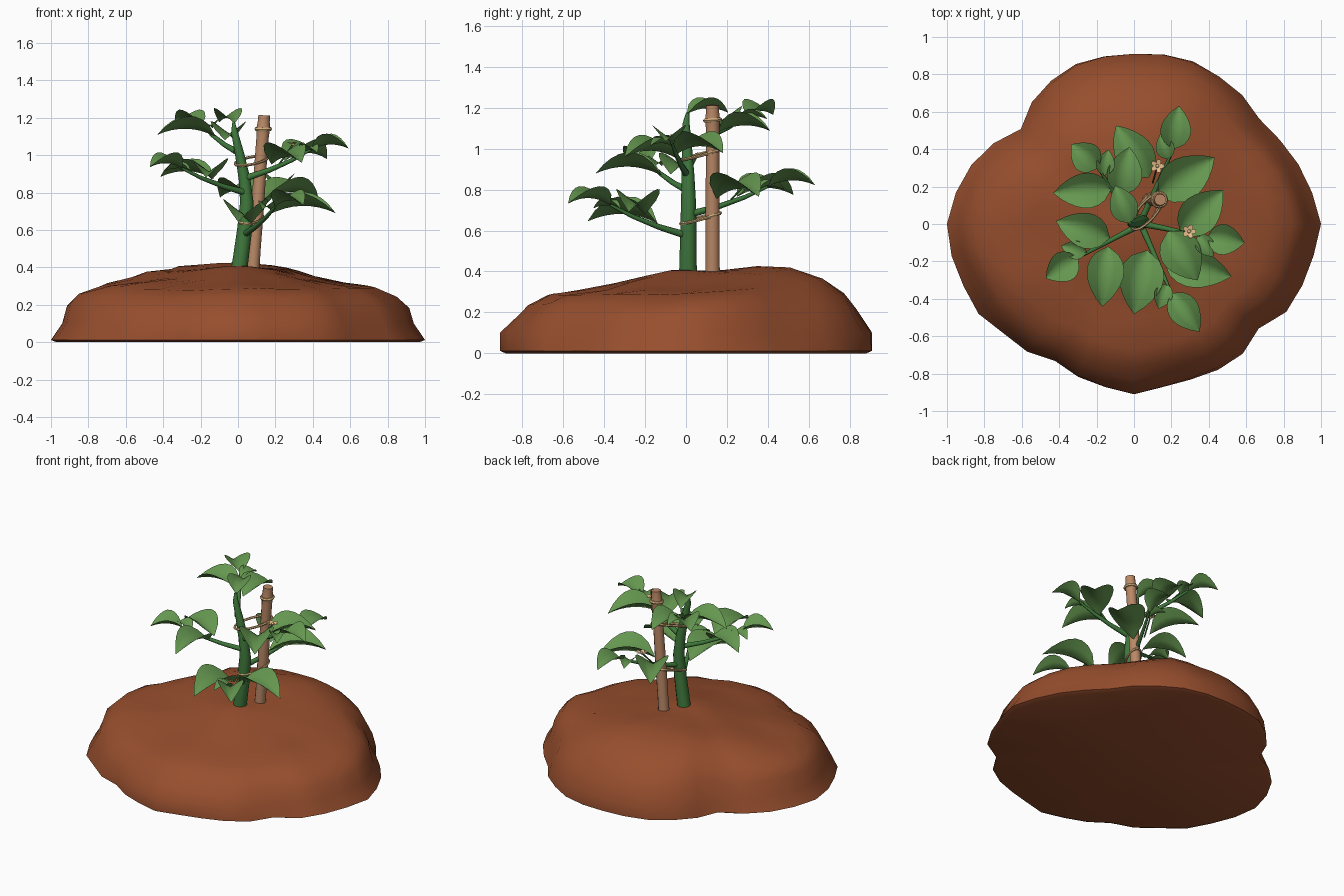
import bpy, bmesh, math
from mathutils import Vector, noise

cube = bpy.data.objects.get("Cube")
if cube:
    bpy.data.objects.remove(cube, do_unlink=True)


def material(name, rgb):
    m = bpy.data.materials.new(name)
    m.use_nodes = True
    m.diffuse_color = (*rgb, 1)
    m.node_tree.nodes["Principled BSDF"].inputs["Base Color"].default_value = (*rgb, 1)
    return m


SOIL = material("red soil", (0.31, 0.077, 0.027))
STEM = material("stem green", (0.05, 0.19, 0.045))
LEAF = material("leaf green", (0.13, 0.31, 0.08))
WOOD = material("stake wood", (0.49, 0.25, 0.135))
TWINE = material("twine", (0.64, 0.41, 0.19))
PETAL = material("petal", (0.82, 0.53, 0.26))


def finish(name, bm, mat, angle=50):
    mesh = bpy.data.meshes.new(name)
    bm.to_mesh(mesh)
    bm.free()
    mesh.materials.append(mat)
    ob = bpy.data.objects.new(name, mesh)
    bpy.context.collection.objects.link(ob)
    bpy.ops.object.select_all(action="DESELECT")
    ob.select_set(True)
    bpy.context.view_layer.objects.active = ob
    bpy.ops.object.shade_smooth_by_angle(angle=math.radians(angle))


def bridge(bm, a, b):
    n = len(a)
    for i in range(n):
        bm.faces.new((a[i], a[(i + 1) % n], b[(i + 1) % n], b[i]))


def tube(name, path, radii, mat, sides=10, closed=False):
    bm = bmesh.new()
    pts = [Vector(p) for p in path]
    n = len(pts)
    rings = []
    for i, p in enumerate(pts):
        if closed:
            d = pts[(i + 1) % n] - pts[i - 1]
        else:
            d = pts[min(i + 1, n - 1)] - pts[max(i - 1, 0)]
        d.normalize()
        ref = Vector((0, 0, 1)) if abs(d.z) < 0.7 else Vector((0, 1, 0))
        u = d.cross(ref).normalized()
        v = d.cross(u)
        r = radii if isinstance(radii, float) else radii[i]
        angles = [math.tau * k / sides for k in range(sides)]
        rings.append([bm.verts.new(p + r * (u * math.cos(a) + v * math.sin(a))) for a in angles])
    for a, b in zip(rings, rings[1:]):
        bridge(bm, a, b)
    if closed:
        bridge(bm, rings[-1], rings[0])
    else:
        bm.faces.new(rings[0])
        bm.faces.new(rings[-1])
    bmesh.ops.recalc_face_normals(bm, faces=bm.faces)
    finish(name, bm, mat)


def leaf(name, base, heading, length, width, rows=8):
    """Pointed, arched blade folded upward along its midrib."""
    bm = bmesh.new()
    d = Vector((math.cos(heading), math.sin(heading), 0))
    side = Vector((-d.y, d.x, 0))
    grid = []
    for i in range(rows + 1):
        t = i / rows
        half = width / 2 * math.sin(math.pi * t ** 0.8) ** 0.8 if 0 < i < rows else 0.002
        row = []
        for s in (-1, -0.5, 0, 0.5, 1):
            z = length * (0.5 * t - 0.47 * t * t) + half * 0.72 * abs(s) ** 1.1
            row.append(bm.verts.new(Vector(base) + d * length * t + side * half * s + Vector((0, 0, z))))
        grid.append(row)
    for a, b in zip(grid, grid[1:]):
        for k in range(4):
            bm.faces.new((a[k], b[k], b[k + 1], a[k + 1]))
    finish(name, bm, LEAF, 80)


def leaf_to(name, base, tip, width):
    dx, dy = tip[0] - base[0], tip[1] - base[1]
    leaf(name, base, math.atan2(dy, dx), math.hypot(dx, dy), width)


# Soil mound: lumpy outline swept over a profile that is taller at the back
outline = [1.0, .967, .935, .90, .875, .90, .91, .925, .92, .91, .91, .91,
           .885, .85, .79, .865, .925, .967, 1.0, .99, .97, .96, .91, .89,
           .845, .87, .885, .91, .885, .885, .90, .905, .87, .94, .958, .975]
profile = [(.97, .0, .0), (1, .012, .012), (1, .1, .10), (.915, .18, .22), (.85, .24, .295),
           (.74, .28, .37), (.56, .305, .42), (.38, .34, .42), (.2, .38, .41), (.08, .405, .405)]
bm = bmesh.new()
rings = []
for j, (f, low, high) in enumerate(profile):
    ring = []
    for i, r in enumerate(outline):
        a = math.tau * i / len(outline)
        k = ((1 + math.sin(a)) / 2) ** (2.5 + math.cos(a))
        blend = min(1, f * 1.2)
        rr = (r * blend + 0.92 * (1 - blend)) * f
        if j == 2:
            rr *= 1 - .06 * math.cos(a) ** 2
        p = Vector((rr * math.cos(a), rr * math.sin(a), low + (high - low) * k))
        if j > 2:
            bump = noise.noise(p * 4.5) * min(1, f * 2)
            p.z += 0.02 * bump
            p.xy *= 1 + 0.015 * bump
        ring.append(bm.verts.new(p))
    rings.append(ring)
for a, b in zip(rings, rings[1:]):
    bridge(bm, a, b)
for ring, z in ((rings[0], 0), (rings[-1], 0.41)):
    mid = bm.verts.new((0, 0, z))
    for i in range(len(ring)):
        bm.faces.new((ring[i - 1], ring[i], mid))
bmesh.ops.recalc_face_normals(bm, faces=bm.faces)
finish("soil_mound", bm, SOIL, 55)

# Main stem
stem = [(0, .01, .34), (.015, .01, .45), (.035, .012, .6), (.047, .012, .75), (.035, .01, .87),
        (.01, .005, 1.0), (-.018, 0, 1.12), (-.024, .008, 1.175)]
tube("main_stem", stem, [.045, .042, .04, .036, .031, .025, .018, .008], STEM, 12)


def stem_at(z):
    for a, b in zip(stem, stem[1:]):
        if a[2] <= z <= b[2]:
            return Vector(a).lerp(Vector(b), (z - a[2]) / (b[2] - a[2]))


def stake_at(z):
    return Vector((.08 + .074 * (z - .4), .13, z))


# Support stake with a raised joint
levels = [.34, .5, .7, .9, 1.10, 1.125, 1.14, 1.155, 1.18, 1.213]
tube("support_stake", [stake_at(z) for z in levels],
     [.036, .034, .035, .033, .033, .035, .037, .035, .032, .031], WOOD, 12)


def hoop(name, centre, along, across, tilt, thick):
    """Closed twine loop, tilted across its long axis."""
    path = []
    for k in range(20):
        a = math.tau * k / 20
        path.append(centre + along * math.cos(a) + across * math.sin(a)
                    + Vector((0, 0, tilt * math.sin(a))))
    tube(name, path, thick, TWINE, 6, True)


# Twine ties holding the stem to the stake
for n, z in enumerate((.645, .955)):
    a, b = stem_at(z), stake_at(z + .03)
    axis = (b - a).normalized()
    cross = Vector((-axis.y, axis.x, 0)).normalized()
    hoop(f"twine_tie_{n}", (a + b) / 2, axis * ((b - a).length / 2 + .042), cross * .046, .012, .008)
hoop("stake_band", stake_at(1.14), Vector((.036, 0, 0)), Vector((0, .036, 0)), .003, .011)

# Branches: origin, end, tip of end leaf, side of small leaf, lateral leaves (base, tip, width)
branches = [
    ((.04, -.01, .58), (.2, -.37, .725), (.35, -.575), -1,
     [((.16, -.2, .68), (.52, -.28), .21), ((.07, -.14, .635), (0, -.48), .24)]),
    ((.05, 0, .88), (.39, -.07, 1.03), (.59, -.10), -1,
     [((.25, -.05, .97), (.475, .18), .21), ((.18, -.04, .95), (.34, -.30), .22)]),
    ((.04, .02, .68), (.21, .4, .815), (.24, .63), 1,
     [((.08, .25, .765), (-.095, .525), .21), ((.13, .15, .755), (.43, .355), .23)]),
    ((.04, 0, .80), (-.3, -.18, .93), (-.47, -.29), -1,
     [((-.13, -.075, .875), (-.415, .015), .19), ((-.14, -.12, .87), (-.17, -.44), .2)]),
    ((-.01, .005, 1.02), (-.19, .3, 1.16), (-.335, .425), -1,
     [((-.12, .19, 1.1), (-.43, .165), .19), ((-.07, .155, 1.08), (-.025, .41), .19)]),
]
for n, (start, end, tip, turn, laterals) in enumerate(branches):
    a, b = Vector(start), Vector(end)
    sag = Vector((0, 0, -.012))
    tube(f"branch_{n}", [a, a.lerp(b, .35) + sag, a.lerp(b, .7) + sag, b],
         [.018, .014, .011, .007], STEM, 8)
    leaf_to(f"end_leaf_{n}", end, tip, .165)
    for k, (base, point, width) in enumerate(laterals):
        leaf_to(f"side_leaf_{n}_{k}", base, point, width)
    # Small leaf just behind the branch end
    heading = math.atan2(b.y - a.y, b.x - a.x)
    leaf(f"small_leaf_{n}", a.lerp(b, .86), heading + turn * .75, .14, .10)

# Leaf at the growing tip
leaf_to("top_leaf", (-.018, .005, 1.17), (-.1, .205), .15)

# Small five-petalled flowers on short stalks
for n, (root, head) in enumerate((((.10, .22, .75), (.125, .31, .85)), ((.22, -.04, .95), (.295, -.04, 1.06)))):
    tube(f"flower_stalk_{n}", [root, head], .005, STEM, 6)
    bm = bmesh.new()
    c = Vector(head)
    for k in range(5):
        a = math.tau * k / 5
        ring = []
        for s in range(8):
            w = math.tau * s / 8
            x, y = .022 + .016 * math.cos(w), .0135 * math.sin(w)
            ring.append(bm.verts.new(c + Vector((x * math.cos(a) - y * math.sin(a),
                                                 x * math.sin(a) + y * math.cos(a), x * .25))))
        bm.faces.new(ring)
    ball = bmesh.ops.create_icosphere(bm, subdivisions=1, radius=.011)
    bmesh.ops.translate(bm, verts=ball["verts"], vec=c)
    finish(f"flower_{n}", bm, PETAL)
